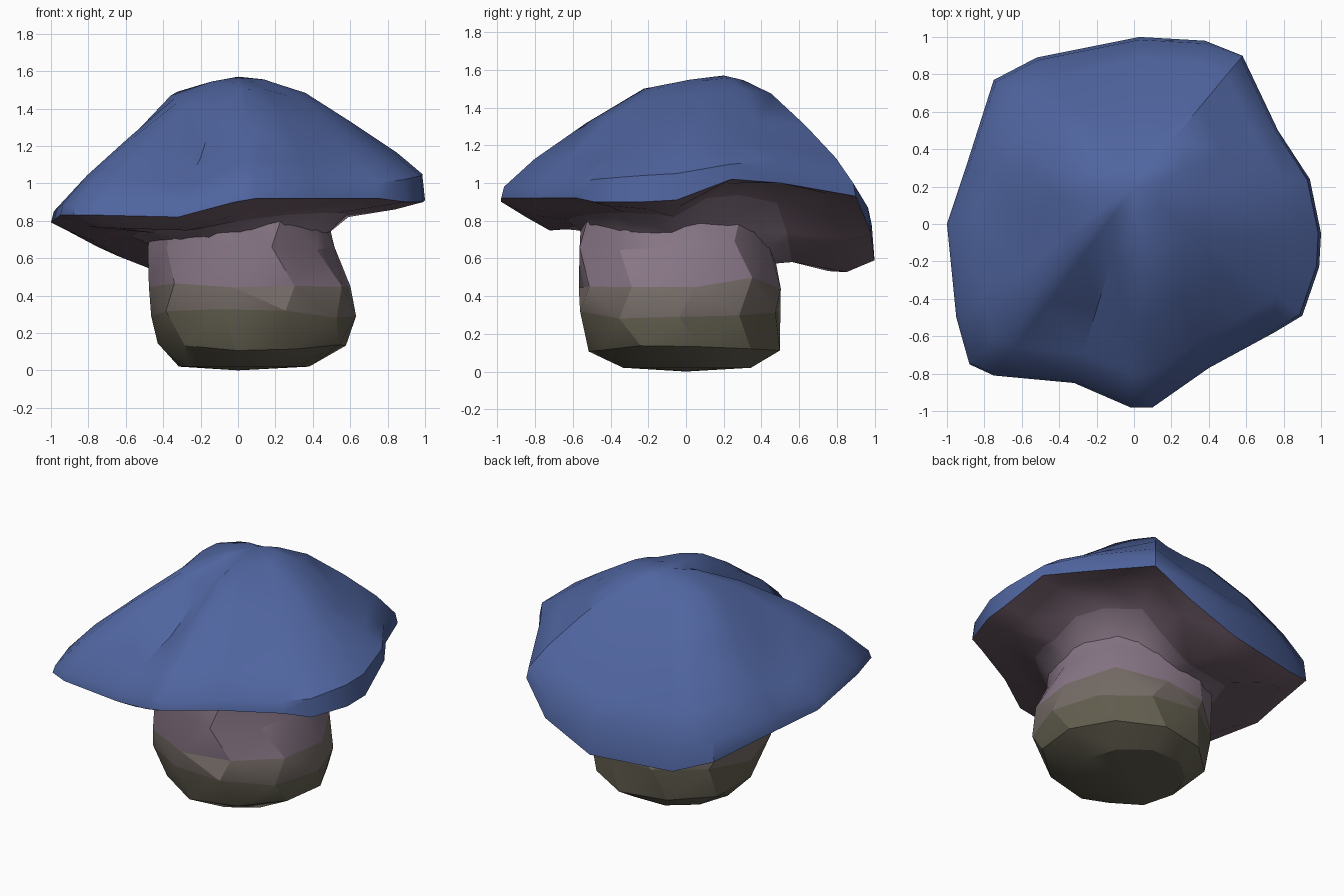
import bpy, bmesh, math, random
from mathutils import Vector

if "Cube" in bpy.data.objects:
    bpy.data.objects.remove(bpy.data.objects["Cube"])

random.seed(4)


def material(name, rgb):
    m = bpy.data.materials.new(name)
    m.diffuse_color = (*rgb, 1)
    m.use_nodes = True
    m.node_tree.nodes["Principled BSDF"].inputs["Base Color"].default_value = m.diffuse_color
    return m


BLUE = material("cap_blue", (0.08, 0.13, 0.35))
GILL = material("underside_mauve", (0.17, 0.115, 0.15))
MAUVE = material("stem_mauve", (0.25, 0.185, 0.24))
MID = material("stem_grey", (0.18, 0.15, 0.135))
OLIVE = material("stem_olive", (0.125, 0.115, 0.08))


def loft(name, rings, mats, band_mats, start=None, end=None, angle=30):
    """Skin a stack of closed rings; start / end are optional pole points."""
    bm = bmesh.new()
    vs = [[bm.verts.new(p) for p in r] for r in rings]
    n = len(rings[0])
    for k in range(len(vs) - 1):
        for i in range(n):
            j = (i + 1) % n
            f = bm.faces.new((vs[k][i], vs[k][j], vs[k + 1][j], vs[k + 1][i]))
            f.material_index = band_mats[k]
    for pole, ring, mi in ((start, vs[0], band_mats[0]), (end, vs[-1], band_mats[-1])):
        if pole is not None:
            c = bm.verts.new(pole)
            for i in range(n):
                bm.faces.new((c, ring[i], ring[(i + 1) % n])).material_index = mi
    bmesh.ops.triangulate(bm, faces=bm.faces[:])
    bmesh.ops.recalc_face_normals(bm, faces=bm.faces[:])
    me = bpy.data.meshes.new(name)
    bm.to_mesh(me)
    bm.free()
    for m in mats:
        me.materials.append(m)
    ob = bpy.data.objects.new(name, me)
    bpy.context.collection.objects.link(ob)
    bpy.context.view_layer.objects.active = ob
    ob.select_set(True)
    bpy.ops.object.shade_smooth_by_angle(angle=math.radians(angle))
    ob.select_set(False)
    return ob


# Cap rim spokes: x, y, upper lip z, lower lip z, bulge of the dome above it
RIM = [
    (1.00, -.05, 1.05, .91, .6), (.94, .24, 1.10, 1.02, .4), (.77, .50, 1.12, 1.0, .4),
    (.58, .90, 1.00, .93, .8), (.38, .98, .87, .74, .8), (.03, 1.0, .78, .59, .9),
    (-.52, .89, .76, .58, 1.1), (-.75, .77, .80, .66, 1.2), (-.90, .30, .84, .74, 1.2),
    (-1.0, .00, .85, .79, .8), (-.95, -.50, .89, .83, .7), (-.88, -.75, .88, .83, .7),
    (-.75, -.81, .88, .83, .5), (-.32, -.85, .88, .82, .3), (-.02, -.98, .97, .90, .9),
    (.10, -.98, .98, .92, 1.0), (.40, -.77, .98, .92, 1.0), (.75, -.58, 1.0, .92, .5),
    (.90, -.49, 1.02, .90, .4), (.99, -.23, 1.04, .90, .5),
]
# Local dents and bumps on the dome: x, y, height, width
DENTS = [(-.78, .08, -.06, .2), (-.15, -.5, -.05, .2), (-.58, -.5, .04, .2),
         (-.33, .15, .04, .2), (.1, .68, -.05, .2), (.55, .3, -.03, .2), (.2, -.35, .03, .2)]
APEX = Vector((0, .2, 1.57))


def dented(p):
    dz = sum(h * math.exp(-((p.x - x) ** 2 + (p.y - y) ** 2) / (w * w)) for x, y, h, w in DENTS)
    return p + Vector((0, 0, dz))


# Cap: dome rings, lip, then underside running in to the neck
cap_rings = []
for t, bulge in ((.15, .065), (.36, .135), (.62, .12), (.85, .06)):
    cap_rings.append([dented(APEX.lerp(Vector((x, y, hi)), t)
                             + Vector((0, 0, bulge * (1 + (b - 1) * min(1, 1.5 * t)))))
                      for x, y, hi, lo, b in RIM])
cap_rings.append([Vector((x * .985, y * .985, hi)) for x, y, hi, lo, b in RIM])
cap_rings.append([Vector((x, y, lo)) for x, y, hi, lo, b in RIM])
# Underside: shallow under the front right, hollow under the back right
LIFT = {0: .03, 1: .05, 2: .08, 3: .08, 4: .04, 17: .03, 18: .03, 19: .03}
cap_rings.append([Vector((r[0] * .85, r[1] * .85, r[3] - .06 + LIFT.get(i, 0)
                          + random.uniform(-.015, .015))) for i, r in enumerate(RIM)])
neck = []
for x, y, hi, lo, b in RIM:
    a = math.atan2(y, x)
    neck.append(Vector((.02 + .46 * math.cos(a), -.05 + .49 * math.sin(a),
                        .70 + .5 * (lo - .85))))
flare = [p.lerp(q, .7) + Vector((0, 0, .04 + random.uniform(-.02, .02) + LIFT.get(i, 0) * .5))
         for i, (p, q) in enumerate(zip(cap_rings[-1], neck))]
cap_rings += [flare, neck]
loft("mushroom_cap", cap_rings, [BLUE, GILL, MAUVE], [0, 0, 0, 0, 0, 1, 1, 2],
     start=APEX, angle=40)

# Stem: squat barrel of uneven ten-sided rings (z, centre x, radius x, centre y, radius y)
STEM = [(.02, .03, .35, .0, .36), (.13, .075, .515, -.01, .50), (.30, .08, .56, -.035, .55),
        (.47, .06, .55, -.035, .55), (.66, .02, .51, -.05, .53), (.82, .01, .48, -.06, .50)]
N = 10
stem_rings = []
for k, (z, cx, rx, cy, ry) in enumerate(STEM):
    ring = []
    for i in range(N):
        a = 2 * math.pi * (i + .25 * (k % 2)) / N
        s = random.uniform(.97, 1.03)
        dz = random.uniform(-.03, .03) if 0 < k < 5 else 0
        ring.append((cx + rx * s * math.cos(a), cy + ry * s * math.sin(a), z + dz))
    stem_rings.append(ring)
loft("mushroom_stem", stem_rings, [OLIVE, MID, MAUVE], [0, 0, 1, 2, 2],
     start=(.0, 0, 0), end=(0, 0, .84), angle=25)
